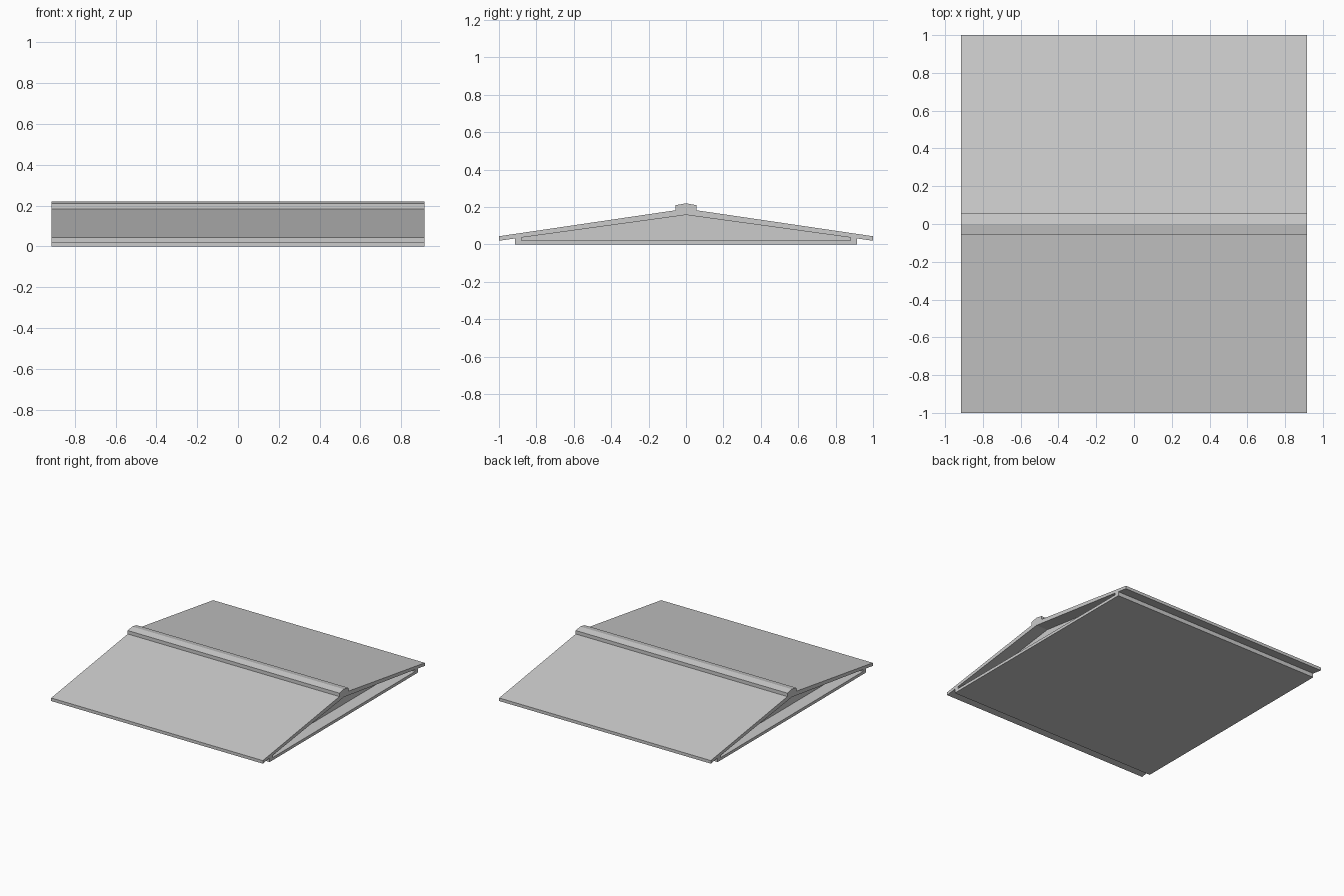
import bpy, bmesh

if "Cube" in bpy.data.objects:
    bpy.data.objects.remove(bpy.data.objects["Cube"])

HALF = 0.915      # half length along x
RECESS = 0.10     # depth of the gable recess


def mirrored(right):
    """Close a half outline (y, z) by mirroring it across y = 0."""
    return right + [(-y, z) for y, z in reversed(right) if y > 1e-6]


def prism(name, outline, x0, x1):
    """Extrude a y-z outline along x."""
    bm = bmesh.new()
    face = bm.faces.new([bm.verts.new((x0, y, z)) for y, z in outline])
    ext = bmesh.ops.extrude_face_region(bm, geom=[face])
    moved = [g for g in ext["geom"] if isinstance(g, bmesh.types.BMVert)]
    bmesh.ops.translate(bm, verts=moved, vec=(x1 - x0, 0, 0))
    bmesh.ops.recalc_face_normals(bm, faces=bm.faces)
    mesh = bpy.data.meshes.new(name)
    bm.to_mesh(mesh)
    bm.free()
    obj = bpy.data.objects.new(name, mesh)
    bpy.context.collection.objects.link(obj)
    return obj


# Roof body: base slab, overhanging eaves, slopes and ridge cap
body = mirrored([(0.915, 0.0), (0.915, 0.032), (1.0, 0.02), (1.0, 0.044),
                 (0.055, 0.183), (0.055, 0.21), (0.0, 0.22)])
roof = prism("gable_roof", body, -HALF, HALF)

# Triangular recess in each gable end
recess = mirrored([(0.88, 0.022), (0.88, 0.037), (0.0, 0.158)])
for side, label in ((-1, "left"), (1, "right")):
    a, b = sorted((side * (HALF - RECESS), side * (HALF + 0.1)))
    cutter = prism(label + "_gable_cutter", recess, a, b)
    cutter.hide_render = True
    cutter.hide_viewport = True
    cut = roof.modifiers.new(label + "_gable_recess", "BOOLEAN")
    cut.operation = "DIFFERENCE"
    cut.solver = "EXACT"
    cut.object = cutter
